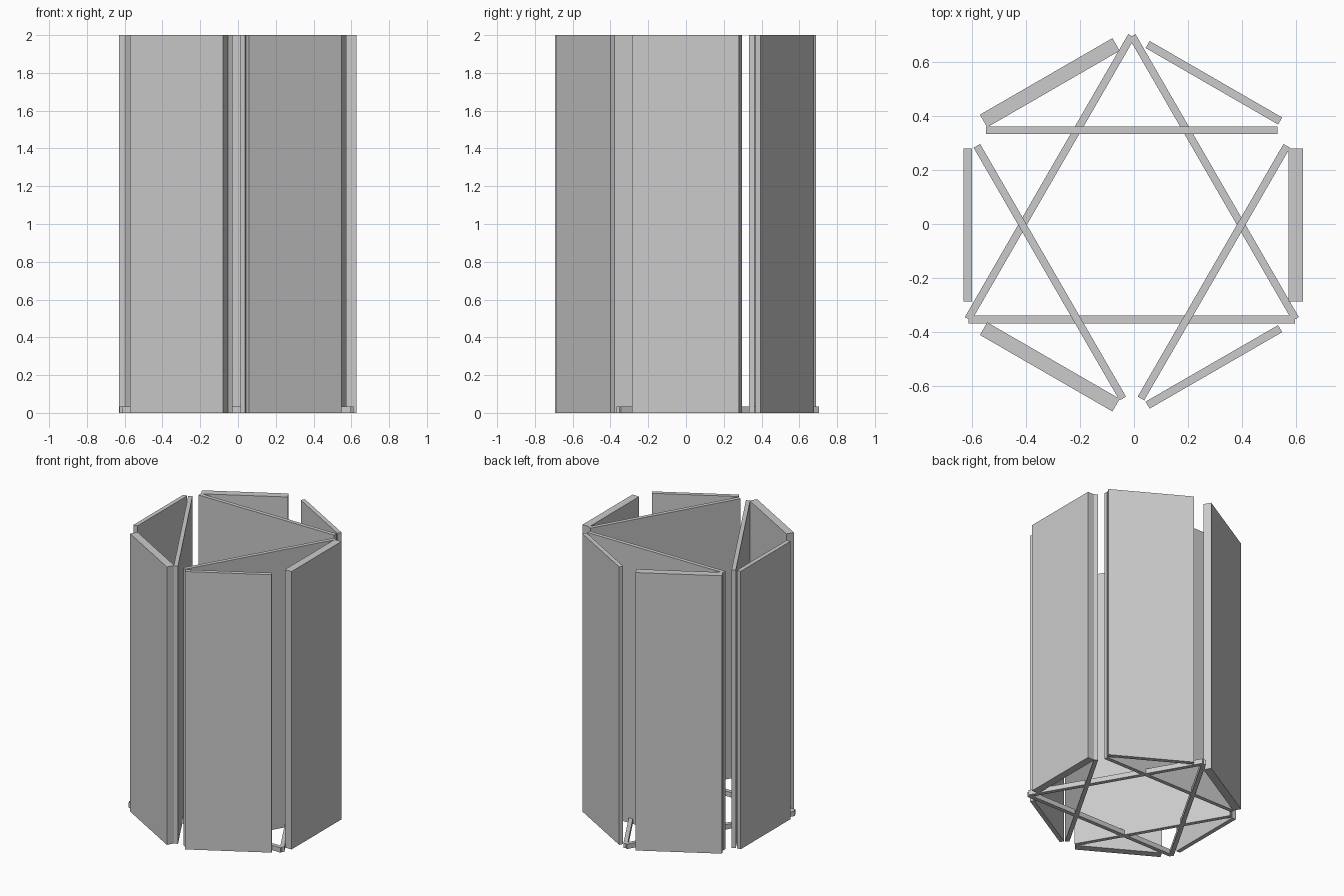
import bpy
import math
from mathutils import Matrix, Vector

cube = bpy.data.objects.get("Cube")
if cube:
    bpy.data.objects.remove(cube)

grey = bpy.data.materials.new("plain_grey")
grey.use_nodes = True
colour = (0.6, 0.6, 0.6, 1)
grey.diffuse_color = colour
grey.node_tree.nodes["Principled BSDF"].inputs["Base Color"].default_value = colour

CENTRE = Vector((-0.008, -0.003, 0))
HEIGHT = 2.0


def slab(name, angle, radius, length, thickness, height):
    """Upright board facing outwards at an angle around the centre."""
    bpy.ops.mesh.primitive_cube_add(size=1)
    board = bpy.context.object
    board.name = name
    board.data.transform(Matrix.Diagonal((thickness, length, height, 1)))
    turn = math.radians(angle)
    board.rotation_euler.z = turn
    board.location = CENTRE + Vector(
        (radius * math.cos(turn), radius * math.sin(turn), height / 2))
    board.data.materials.append(grey)


for i in range(3):
    step = i * 120
    # Outer ring: thick and thin panels alternate
    slab(f"thick_outer_panel_{i + 1}", step, 0.608, 0.567, 0.054, HEIGHT)
    slab(f"thin_outer_panel_{i + 1}", step + 60, 0.608, 0.567, 0.03, HEIGHT)
    # Tall inner walls forming one triangle
    slab(f"inner_wall_{i + 1}", step + 90, 0.351, 1.081, 0.028, HEIGHT)
    # Low floor bars forming the opposite triangle
    slab(f"floor_bar_{i + 1}", step + 30, 0.351, 1.211, 0.028, 0.035)
